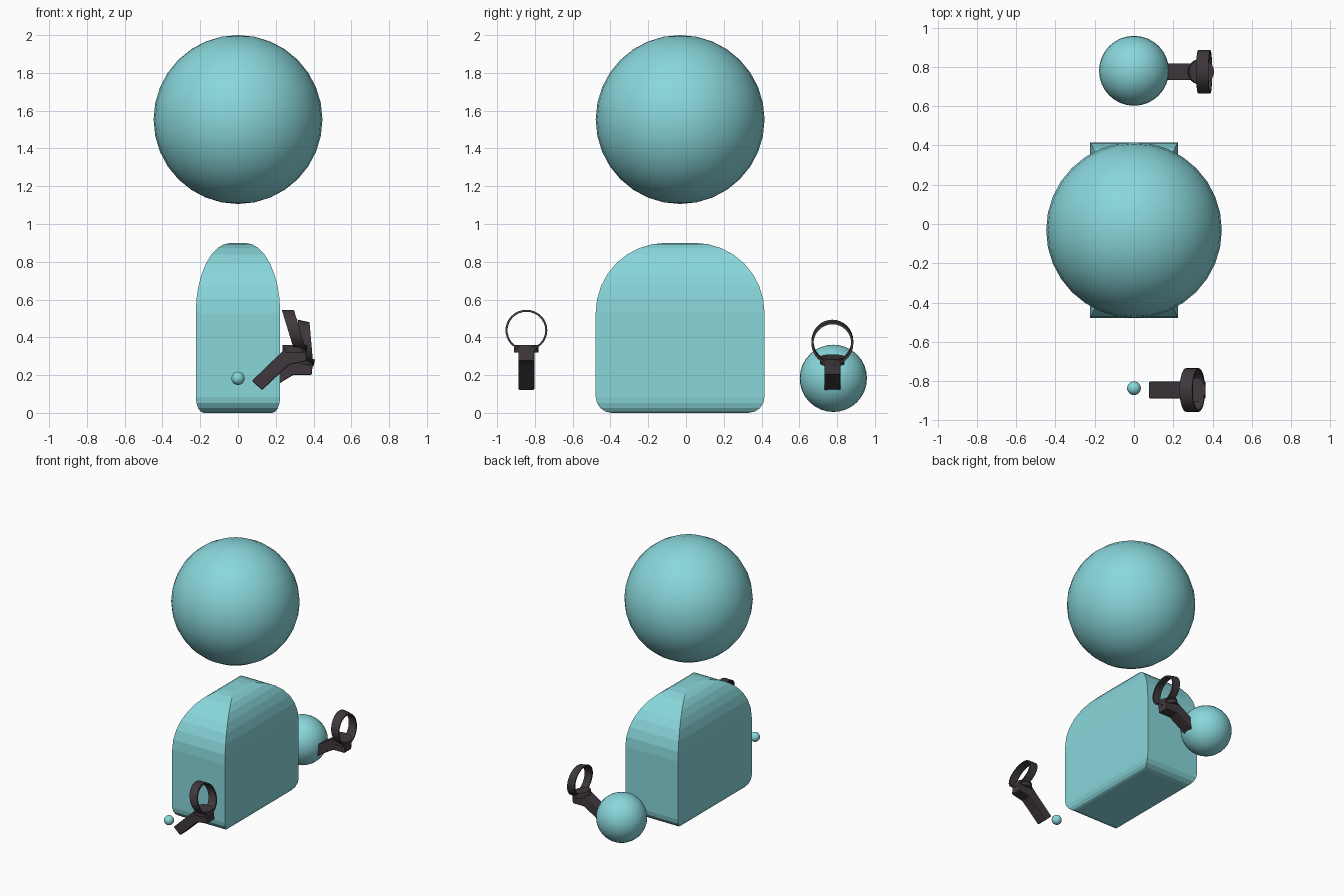
import bpy, bmesh
from math import sin, cos, pi, radians, tan
from mathutils import Matrix

if "Cube" in bpy.data.objects:
    bpy.data.objects.remove(bpy.data.objects["Cube"])


def material(name, color):
    m = bpy.data.materials.new(name)
    m.diffuse_color = color
    m.use_nodes = True
    m.node_tree.nodes["Principled BSDF"].inputs["Base Color"].default_value = m.diffuse_color
    return m


TEAL = material("teal", (0.25, 0.68, 0.71, 1))
DARK = material("charcoal", (0.05, 0.04, 0.047, 1))


def finish(name, bm, mat, smooth=False):
    bmesh.ops.recalc_face_normals(bm, faces=bm.faces[:])
    mesh = bpy.data.meshes.new(name)
    bm.to_mesh(mesh)
    bm.free()
    mesh.materials.append(mat)
    obj = bpy.data.objects.new(name, mesh)
    bpy.context.collection.objects.link(obj)
    if smooth:
        bpy.ops.object.select_all(action='DESELECT')
        obj.select_set(True)
        bpy.context.view_layer.objects.active = obj
        bpy.ops.object.shade_smooth_by_angle(angle=radians(30))
    return obj


def sphere(name, loc, r):
    bm = bmesh.new()
    bmesh.ops.create_uvsphere(bm, u_segments=32, v_segments=16, radius=r,
                              matrix=Matrix.Translation(loc))
    finish(name, bm, TEAL, True)


def loft(bm, loops, closed=False):
    """Skin a list of equal vertex loops; cap the ends or close the cycle."""
    rows = [[bm.verts.new(p) for p in loop] for loop in loops]
    n = len(rows[0])
    pairs = list(zip(rows, rows[1:]))
    if closed:
        pairs.append((rows[-1], rows[0]))
    for a, b in pairs:
        for i in range(n):
            j = (i + 1) % n
            bm.faces.new((a[i], a[j], b[j], b[i]))
    if not closed:
        bm.faces.new(rows[0])
        bm.faces.new(rows[-1])


# Floating head, rear ball and small front bead
sphere("head", (0, -0.031, 1.553), 0.447)
sphere("rear_ball", (0, 0.78, 0.183), 0.178)
sphere("front_bead", (0, -0.836, 0.183), 0.035)

# Body: rectangular sections following a rounded profile (half depth, z)
H, R, r = 0.447, 0.37, 0.085
profile = [(H - r + r * sin(a), r - r * cos(a)) for a in (i * pi / 8 for i in range(5))]
profile += [(H - R + R * cos(a), 0.9 - R + R * sin(a)) for a in (i * pi / 16 for i in range(9))]
bm = bmesh.new()
loft(bm, [[(sx * h / 2, sy * h - 0.031, z)
           for sx, sy in ((-1, -1), (1, -1), (1, 1), (-1, 1))] for h, z in profile])
finish("body", bm, TEAL)


def controller(label, loc, tilt):
    place = Matrix.Translation(loc) @ Matrix.Rotation(radians(tilt), 4, 'Y')

    # Angled grip, extruded from its side outline
    side = [(-0.226, -0.17), (-0.173, -0.22), (-0.03, -0.085), (0.065, -0.065),
            (0.057, 0.005), (-0.05, 0.005), (-0.055, -0.005)]
    bm = bmesh.new()
    loft(bm, [[(x, y, z) for x, z in side] for y in (-0.043, 0.043)])
    grip = finish(label + "_grip", bm, DARK)
    bevel = grip.modifiers.new("soft_edges", 'BEVEL')
    bevel.width, bevel.segments = 0.006, 2
    grip.matrix_world = place

    # Round plate on top of the grip
    bm = bmesh.new()
    bmesh.ops.create_cone(bm, cap_ends=True, segments=24, radius1=0.065,
                          radius2=0.065, depth=0.038)
    finish(label + "_plate", bm, DARK, True).matrix_world = place

    # Slanted thin hoop
    def hoop_point(a, rad, dx):
        z = rad * sin(a) * 0.98
        return (dx - z * tan(radians(17)) - 0.003, rad * cos(a), z + 0.097)

    bm = bmesh.new()
    section = [(0.111, -0.032), (0.111, 0.032), (0.100, 0.032), (0.100, -0.032)]
    loft(bm, [[hoop_point(i * pi / 16, *s) for s in section] for i in range(32)], closed=True)
    finish(label + "_hoop", bm, DARK, True).matrix_world = place


controller("front", (0.30, -0.845, 0.34), 0)
controller("rear", (0.34, 0.775, 0.278), 12)
